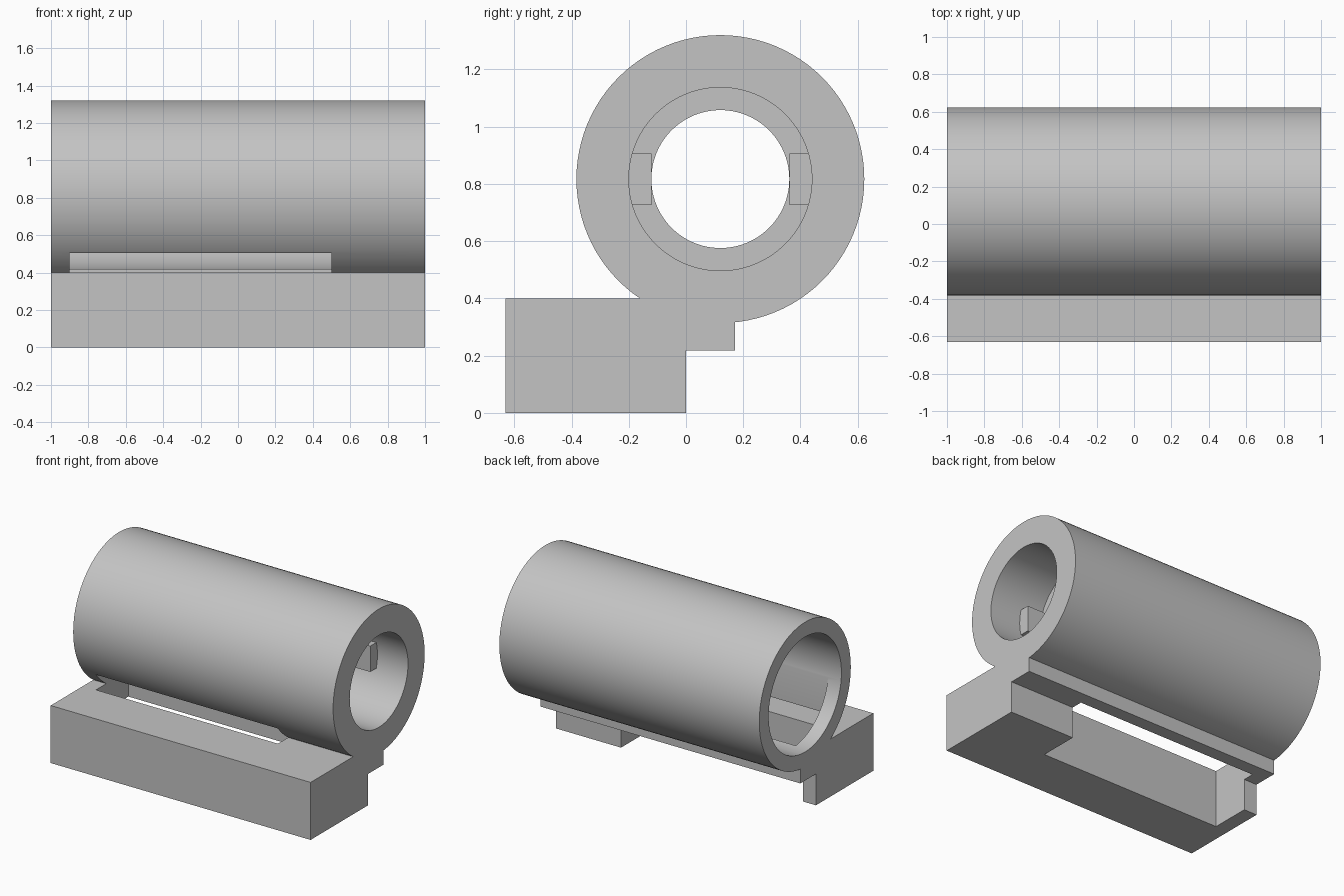
import bpy
import math
from mathutils import Vector

if "Cube" in bpy.data.objects:
    bpy.data.objects.remove(bpy.data.objects["Cube"], do_unlink=True)

CY, CZ = 0.12, 0.817      # tube axis
R_OUT, R_WIDE, R_MID, R_THROAT = 0.503, 0.40, 0.32, 0.241

grey = bpy.data.materials.new("plain grey")
grey.use_nodes = True
grey.diffuse_color = (0.55, 0.55, 0.55, 1)
grey.node_tree.nodes["Principled BSDF"].inputs["Base Color"].default_value = (0.55, 0.55, 0.55, 1)


def box(name, low, high):
    low, high = Vector(low), Vector(high)
    bpy.ops.mesh.primitive_cube_add(size=1, location=(low + high) / 2)
    ob = bpy.context.object
    ob.name = name
    ob.scale = high - low
    bpy.ops.object.transform_apply(location=True, rotation=True, scale=True)
    ob.data.materials.append(grey)
    return ob


def rod(name, radius, x0, x1):
    bpy.ops.mesh.primitive_cylinder_add(
        vertices=96, radius=radius, depth=x1 - x0,
        location=((x0 + x1) / 2, CY, CZ), rotation=(0, math.pi / 2, 0))
    ob = bpy.context.object
    ob.name = name
    bpy.ops.object.transform_apply(location=True, rotation=True, scale=True)
    ob.data.materials.append(grey)
    return ob


def combine(target, tool, operation):
    mod = target.modifiers.new("bool", "BOOLEAN")
    mod.operation, mod.solver, mod.object = operation, "EXACT", tool
    bpy.context.view_layer.objects.active = target
    bpy.ops.object.modifier_apply(modifier=mod.name)
    bpy.data.objects.remove(tool, do_unlink=True)


# Tube joined to its mounting block and rear lip
body = rod("tube_and_base", R_OUT, -1, 1)
base = box("base_block", (-1, -0.63, 0), (1, 0, 0.4))
lip = box("rear_lip", (-1, -0.1, 0.218), (1, 0.172, 0.4))
combine(base, lip, "UNION")
combine(body, base, "UNION")

# Stepped bore: wide chamber, narrow throat, medium socket
combine(body, rod("wide_bore", R_WIDE, -1.1, 0.5), "DIFFERENCE")
combine(body, rod("throat", R_THROAT, 0.4, 0.7), "DIFFERENCE")
combine(body, rod("socket", R_MID, 0.6, 1.1), "DIFFERENCE")

# Slot opening the chamber down through the base
combine(body, box("slot", (-0.9, -0.275, -0.1), (0.5, 0.08, CZ)), "DIFFERENCE")

# Opposed locating keys in the socket
for side, name in ((-1, "front_key"), (1, "rear_key")):
    ys = sorted((CY + side * R_THROAT, CY + side * (R_MID + 0.01)))
    box(name, (0.59, ys[0], CZ - 0.09), (0.765, ys[1], CZ + 0.09))

bpy.ops.object.select_all(action="DESELECT")
body.select_set(True)
bpy.context.view_layer.objects.active = body
bpy.ops.object.shade_smooth_by_angle(angle=math.radians(25))
